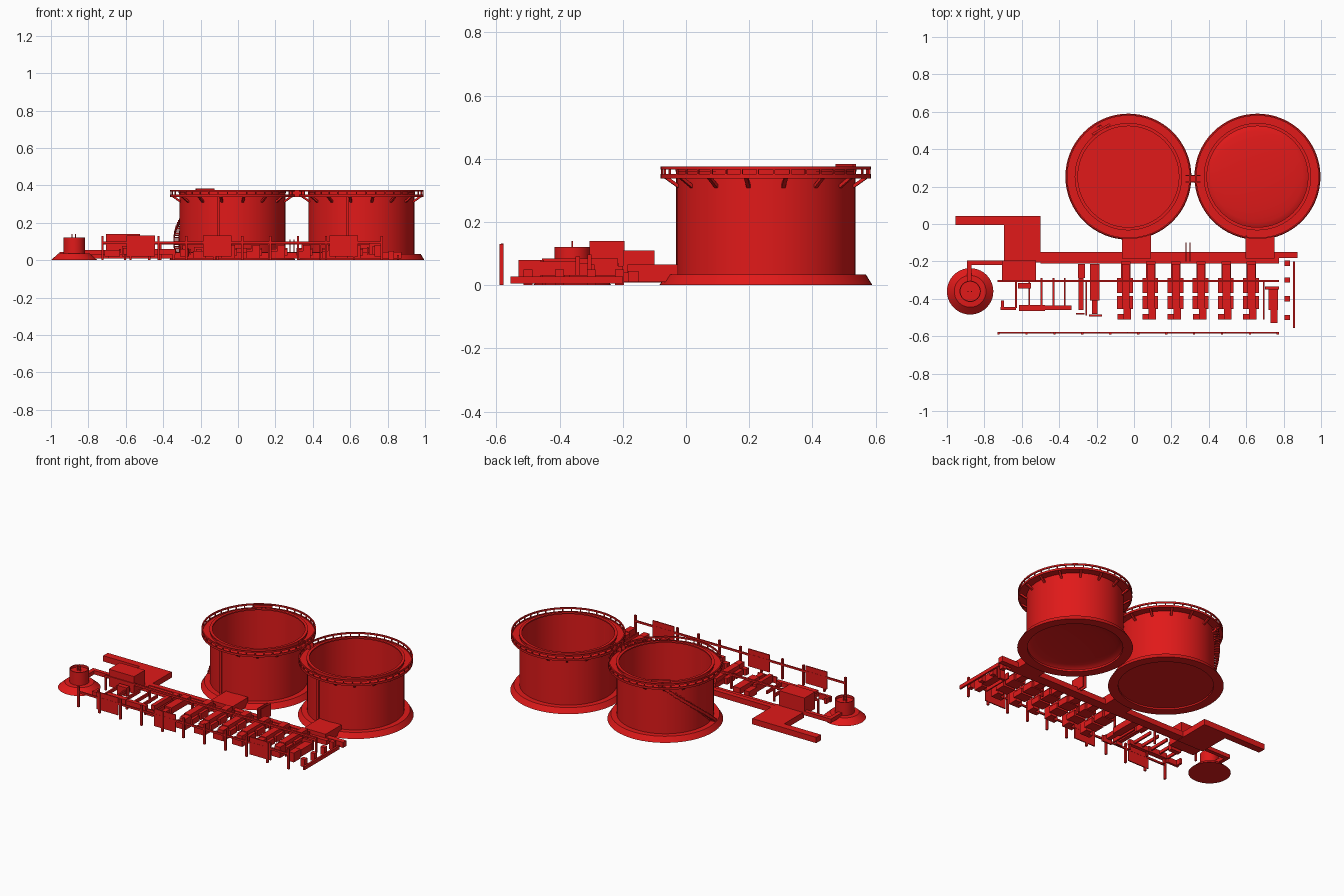
import bpy, bmesh, math
from mathutils import Matrix, Vector

if "Cube" in bpy.data.objects:
    bpy.data.objects.remove(bpy.data.objects["Cube"])

red = bpy.data.materials.new("red_paint")
red.diffuse_color = (0.75, 0.01, 0.01, 1)
red.use_nodes = True
red.node_tree.nodes["Principled BSDF"].inputs["Base Color"].default_value = red.diffuse_color


def finish(name, bm, smooth=False):
    bmesh.ops.recalc_face_normals(bm, faces=bm.faces[:])
    me = bpy.data.meshes.new(name)
    bm.to_mesh(me)
    bm.free()
    me.materials.append(red)
    ob = bpy.data.objects.new(name, me)
    bpy.context.collection.objects.link(ob)
    if smooth:
        bpy.ops.object.select_all(action='DESELECT')
        ob.select_set(True)
        bpy.context.view_layer.objects.active = ob
        bpy.ops.object.shade_smooth_by_angle(angle=math.radians(30))
    return ob


def add_box(bm, x0, x1, y0, y1, z0, z1):
    m = Matrix.Translation(((x0 + x1) / 2, (y0 + y1) / 2, (z0 + z1) / 2))
    bmesh.ops.create_cube(bm, size=1, matrix=m @ Matrix.Diagonal((x1 - x0, y1 - y0, z1 - z0, 1)))


def boxes(name, *specs):
    bm = bmesh.new()
    for s in specs:
        add_box(bm, *s)
    return finish(name, bm)


def lathe(name, profile, cx, cy, n=64, closed=True):
    """Spin an (r, z) profile around a vertical axis."""
    bm = bmesh.new()
    rings = []
    for r, z in profile:
        if r == 0:
            rings.append([bm.verts.new((cx, cy, z))] * n)
        else:
            rings.append([bm.verts.new((cx + r * math.cos(2 * math.pi * i / n),
                                        cy + r * math.sin(2 * math.pi * i / n), z)) for i in range(n)])
    for k in range(len(rings) if closed else len(rings) - 1):
        a, b = rings[k], rings[(k + 1) % len(rings)]
        for i in range(n):
            j = (i + 1) % n
            bm.faces.new(list(dict.fromkeys((a[i], a[j], b[j], b[i]))))
    return finish(name, bm, True)


def band(name, r0, r1, z0, z1, cx, cy, n=64):
    return lathe(name, [(r0, z0), (r1, z0), (r1, z1), (r0, z1)], cx, cy, n)


def radial(cx, cy, ang, r, z, size, tilt=0):
    """Matrix for a box placed at polar position, its local x pointing outward."""
    return (Matrix.Translation((cx, cy, 0)) @ Matrix.Rotation(ang, 4, 'Z')
            @ Matrix.Translation((r, 0, z)) @ Matrix.Rotation(tilt, 4, 'Y') @ Matrix.Diagonal((*size, 1)))


def radial_set(name, cx, cy, count, r, z, size, tilt=0):
    bm = bmesh.new()
    for i in range(count):
        bmesh.ops.create_cube(bm, size=1, matrix=radial(cx, cy, 2 * math.pi * (i + .5) / count, r, z, size, tilt))
    return finish(name, bm)


# Large open storage tanks
TY = 0.253
for side, cx, rise in (("left", -0.03, 0.0), ("right", 0.66, 0.03)):
    lathe(side + "_tank_foundation", [(.278, 0), (.337, 0), (.317, .033), (.278, .033)], cx, TY)
    band(side + "_tank_shell", .278, .283, .02, .365, cx, TY)
    band(side + "_tank_rim", .27, .287, .36, .368, cx, TY)
    lathe(side + "_tank_floor", [(.28, .01)] + [(.28 * math.cos(t * math.pi / 12), .01 + rise * math.sin(t * math.pi / 12))
                                               for t in range(1, 6)] + [(0, .01 + rise)], cx, TY, closed=False)
    band(side + "_tank_walkway", .28, .332, .340, .346, cx, TY)
    band(side + "_walkway_kerb", .326, .333, .338, .351, cx, TY)
    band(side + "_walkway_handrail", .326, .333, .366, .376, cx, TY)
    radial_set(side + "_handrail_posts", cx, TY, 40, .3295, .358, (.006, .006, .02))
    radial_set(side + "_walkway_brackets", cx, TY, 16, .303, .327, (.052, .012, .01), -math.radians(35))
    boxes(side + "_tank_downpipe", (cx - .079, cx - .067, TY - .284, TY - .268, .02, .345))

# Bridge between the tank walkways
boxes("tank_bridge", (.285, .345, .222, .262, .338, .347),
      (.275, .355, .222, .227, .347, .376), (.275, .355, .257, .262, .347, .376))

# Curved stair around the back of the left tank
bm = bmesh.new()
STEPS = 34
a0, a1 = math.radians(118), math.radians(196)
seg = (a1 - a0) / STEPS * .31
for i in range(STEPS):
    t = (i + .5) / STEPS
    a, z = a0 + (a1 - a0) * t, .36 - .33 * t
    bmesh.ops.create_cube(bm, size=1, matrix=radial(-.03, TY, a, .299, z, (.032, seg * 1.3, .006)))
    for r in (.286, .313):
        bmesh.ops.create_cube(bm, size=1, matrix=radial(-.03, TY, a, r, z + .003, (.004, seg * 1.1, .022)))
finish("tank_stair", bm)
bm = bmesh.new()
bmesh.ops.create_cube(bm, size=1, matrix=radial(-.03, TY, math.radians(120), .292, .377, (.012, .11, .014)))
finish("stair_landing", bm)

# Small tank with a conical footing
SX, SY = -.876, -.36
lathe("small_tank_footing", [(0, 0), (.124, 0), (.085, .035), (0, .04)], SX, SY, 40, False)
lathe("small_tank_shell", [(0, .035), (.057, .035), (.057, .12), (.052, .12), (.052, .105), (0, .105)], SX, SY, 32, False)
boxes("small_tank_vents", *[(SX + d, SX + d + .006, SY - .003, SY + .003, .1, .14) for d in (-.014, .004)])
boxes("small_tank_pipe", (-.893, -.70, -.22, -.195, .03, .055), (-.893, -.868, -.31, -.2, .03, .055))

# Low slabs and control building on the left
boxes("access_slab", (-.955, -.50, -.005, .042, .008, .045))
boxes("building_slab", (-.695, -.50, -.205, 0, .008, .045))
boxes("control_building", (-.705, -.525, -.305, -.195, .03, .14))

# Main pipe trench and tank connections
boxes("main_trench", (-.52, .875, -.183, -.15, .01, .045), (-.50, .775, -.21, -.18, .01, .04))
boxes("tank_connections", (-.065, .09, -.185, -.025, .01, .065), (.597, .752, -.185, -.025, .01, .065))
boxes("trench_frames", *[(x, x + .005, -.2, -.1, .03, .11) for x in (.276, .298)])

# Six repeated pump units
for i in range(6):
    x = -.045 + i * .1345
    boxes("pump_unit_%d" % (i + 1),
          (x - .025, x + .025, -.29, -.20, .03, .06),      # suction pipe
          (x - .02, x + .022, -.455, -.215, .05, .085),     # casing
          (x - .045, x + .04, -.37, -.29, .025, .065),      # bed
          (x - .045, x + .04, -.455, -.385, .025, .06),
          (x - .012, x + .028, -.51, -.45, .01, .08),       # motor
          (x - .044, x - .012, -.51, -.48, .01, .05))       # foot

# Narrow pump units
boxes("narrow_unit_1", (-.30, -.263, -.29, -.213, .02, .065), (-.296, -.27, -.46, -.29, .03, .08),
      (-.26, -.25, -.49, -.30, .03, .06), (-.31, -.265, -.485, -.475, .02, .06))
boxes("narrow_unit_2", (-.235, -.185, -.41, -.213, .03, .07), (-.225, -.195, -.48, -.40, .03, .06),
      (-.24, -.17, -.495, -.485, .01, .05))
boxes("end_unit", (.72, .77, -.46, -.34, .03, .075), (.73, .768, -.53, -.46, .02, .08),
      (.69, .698, -.51, -.31, .03, .07), (.70, .775, -.35, -.335, .03, .09))

# Pipe frames beside the building
boxes("left_header", (-.615, -.475, -.465, -.432, .03, .065), (-.475, -.335, -.46, -.435, .03, .06),
      (-.715, -.63, -.46, -.445, .02, .055), (-.71, -.695, -.45, -.41, .02, .055))
boxes("left_crosspipes", *[(x, x + .01, -.45, -.29, .04, .06) for x in (-.635, -.565, -.50, -.435, -.375)],
      (-.62, -.55, -.345, -.315, .02, .075))
boxes("left_legs", *[(x, x + .012, -.455, -.443, 0, .05) for x in (-.61, -.48, -.35)])

# Pipe rail over the pumps
boxes("pump_rail", (-.73, .775, -.311, -.299, .085, .097),
      *[(x, x + .01, -.311, -.299, 0, .09) for x in (-.73, -.42, -.115, .16, .435, .765)])

# Right end beam and blocks
boxes("end_beam", (.85, .862, -.555, -.20, .005, .028))
boxes("end_blocks", *[(.805, .833, y - .014, y + .014, 0, .05) for y in (-.21, -.30, -.40, -.50)])

# Front fence with posts and panels
boxes("fence_rail", (-.73, .775, -.586, -.577, .088, .1))
boxes("fence_posts", *[(-.73 + i * .1493, -.718 + i * .1493, -.59, -.577, 0, .13) for i in range(11)])
boxes("fence_panels", *[(x, x + .152, -.585, -.578, .02, .132) for x in (-.596, -.188, .49)])
